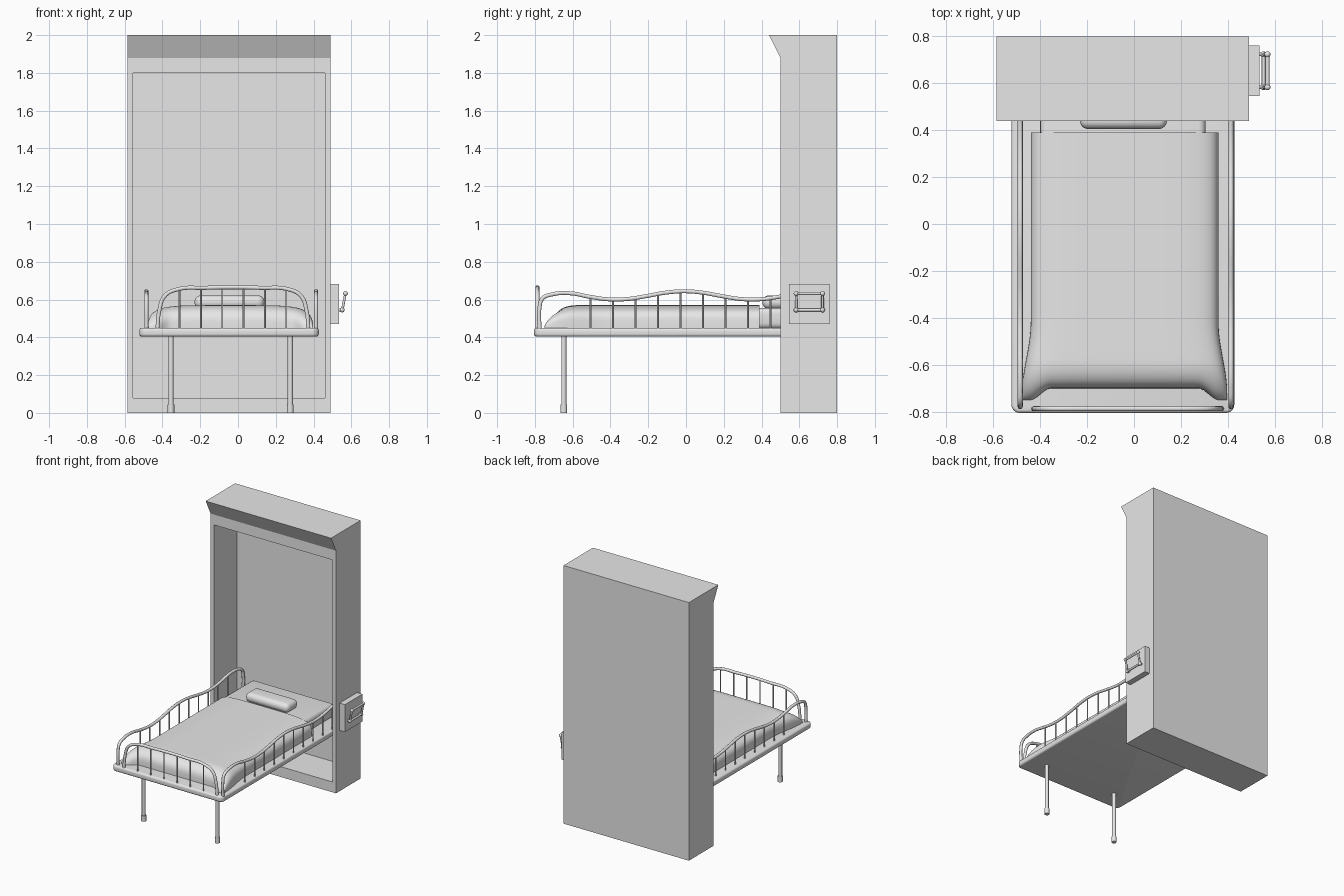
import bpy, bmesh, math
from mathutils import Vector

cube = bpy.data.objects.get("Cube")
if cube:
    bpy.data.objects.remove(cube, do_unlink=True)

grey = bpy.data.materials.new("light_grey")
grey.use_nodes = True
grey.diffuse_color = (0.8, 0.8, 0.8, 1)
grey.node_tree.nodes["Principled BSDF"].inputs["Base Color"].default_value = (0.8, 0.8, 0.8, 1)

MID = -0.0475  # centre line of cabinet and bed


def select(ob):
    bpy.ops.object.select_all(action='DESELECT')
    ob.select_set(True)
    bpy.context.view_layer.objects.active = ob


def smooth(ob, angle=40):
    select(ob)
    bpy.ops.object.shade_smooth_by_angle(angle=math.radians(angle))


def finish(name, bm):
    bmesh.ops.recalc_face_normals(bm, faces=bm.faces)
    me = bpy.data.meshes.new(name)
    bm.to_mesh(me)
    bm.free()
    ob = bpy.data.objects.new(name, me)
    bpy.context.collection.objects.link(ob)
    me.materials.append(grey)
    return ob


def box(name, lo, hi, bevel=0, segments=4):
    lo, hi = Vector(lo), Vector(hi)
    bm = bmesh.new()
    bmesh.ops.create_cube(bm, size=1)
    for v in bm.verts:
        v.co = (lo + hi) / 2 + v.co * (hi - lo)
    bm.normal_update()
    if bevel:
        bmesh.ops.bevel(bm, geom=bm.edges[:], offset=bevel, segments=segments,
                        profile=0.5, affect='EDGES')
    ob = finish(name, bm)
    if bevel:
        smooth(ob)


def tube(name, points, radius, rounded=True):
    cu = bpy.data.curves.new(name, 'CURVE')
    cu.dimensions = '3D'
    cu.bevel_depth = radius
    cu.bevel_resolution = 3
    cu.use_fill_caps = True
    cu.resolution_u = 6
    if rounded:
        sp = cu.splines.new('BEZIER')
        sp.bezier_points.add(len(points) - 1)
        for bp, p in zip(sp.bezier_points, points):
            bp.co = p
            bp.handle_left_type = bp.handle_right_type = 'AUTO'
    else:
        sp = cu.splines.new('POLY')
        sp.points.add(len(points) - 1)
        for bp, p in zip(sp.points, points):
            bp.co = (*p, 1)
    ob = bpy.data.objects.new(name, cu)
    bpy.context.collection.objects.link(ob)
    cu.materials.append(grey)
    select(ob)
    bpy.ops.object.convert(target='MESH')
    smooth(bpy.context.object, 50)


def ball(name, centre, radius):
    bm = bmesh.new()
    bmesh.ops.create_uvsphere(bm, u_segments=14, v_segments=8, radius=radius)
    bmesh.ops.translate(bm, verts=bm.verts, vec=centre)
    smooth(finish(name, bm))


# Cabinet: side profile with a flared crown, extruded across, with a recessed front
bm = bmesh.new()
profile = [(0.5, 0), (0.5, 1.88), (0.44, 2), (0.8, 2), (0.8, 0)]
side = bm.faces.new([bm.verts.new((MID - 0.5375, y, z)) for y, z in profile])
ext = bmesh.ops.extrude_face_region(bm, geom=[side])["geom"]
bmesh.ops.translate(bm, vec=(1.075, 0, 0),
                    verts=[g for g in ext if isinstance(g, bmesh.types.BMVert)])
bmesh.ops.recalc_face_normals(bm, faces=bm.faces)
bm.normal_update()
front = next(f for f in bm.faces if all(abs(v.co.y - 0.5) < 1e-4 for v in f.verts))
bmesh.ops.inset_individual(bm, faces=[front], thickness=0.04)
for v in front.verts:
    v.co.z = 0.08 if v.co.z < 1 else 1.8
recess = bmesh.ops.extrude_discrete_faces(bm, faces=[front])["faces"][0]
for v in recess.verts:
    v.co.y = 0.78
finish("cabinet", bm)

# Bed base with rounded corners
bm = bmesh.new()
bmesh.ops.create_cube(bm, size=1)
for v in bm.verts:
    v.co = Vector((MID, -0.0125, 0.427)) + v.co * Vector((0.95, 1.585, 0.046))
bm.normal_update()
upright = [e for e in bm.edges if abs(e.verts[0].co.z - e.verts[1].co.z) > 0.01]
bmesh.ops.bevel(bm, geom=upright, offset=0.035, segments=6, profile=0.5, affect='EDGES')
bm.normal_update()
rims = [e for f in bm.faces if abs(f.normal.z) > 0.9 for e in f.edges]
bmesh.ops.bevel(bm, geom=rims, offset=0.014, segments=4, profile=0.5, affect='EDGES')
smooth(finish("bed_base", bm))

# Mattress and pillow
box("mattress", (-0.40, -0.55, 0.445), (0.305, 0.75, 0.556), 0.03)
box("pillow", (-0.23, 0.405, 0.55), (0.14, 0.545, 0.622), 0.034, 6)


# Blanket: rounded sheet that flares out towards the foot corners
def ease(t):
    t = min(1, max(0, t))
    return t * t * (3 - 2 * t)


COLS, FLAT, FOOT = 40, 24, 14
bm = bmesh.new()
rows = []
for r in range(FLAT + FOOT + 1):
    a = max(0, r - FLAT) / FOOT * math.pi / 2
    row = []
    for c in range(COLS + 1):
        t = (c / COLS - 0.5) * math.pi
        u = math.copysign(abs(math.sin(t)) ** 0.4, t)
        h = max(0, math.cos(t)) ** 0.45
        corner = ease((abs(u) - 0.72) / 0.2)
        y = 0.39 - 0.97 * min(1, r / FLAT) - (0.12 + 0.05 * corner) * math.sin(a)
        half = 0.40 + 0.037 * ease((-0.42 - y) / 0.3)
        z = 0.45 + 0.12 * h * max(0, math.cos(a)) ** (0.6 + 0.5 * corner)
        row.append(bm.verts.new((-0.04 + half * u, y, z)))
    rows.append(row)
for near, far in zip(rows, rows[1:]):
    for c in range(COLS):
        bm.faces.new((near[c], near[c + 1], far[c + 1], far[c]))
bm.faces.new(rows[0])
bmesh.ops.remove_doubles(bm, verts=bm.verts, dist=0.0002)
smooth(finish("blanket", bm), 60)


# Side rails: wavy tube on thin spindles
def wave(t):
    return 0.622 + 0.022 * math.cos(math.tau * t / 0.72)


end = [(-0.765, 0.44), (-0.765, 0.56), (-0.75, 0.605), (-0.70, 0.627)]
path = end + [(i / 10, wave(i / 10)) for i in range(-6, 7)]
path += [(-t, z) for t, z in reversed(end)]
for label, x in (("right", -0.485), ("left", 0.413)):
    tube(label + "_side_rail", [(x, t - 0.01, z) for t, z in path], 0.011)
    for i in range(10):
        y = -0.505 + 0.119 * i
        tube(f"{label}_spindle_{i + 1}", [(x, y, 0.44), (x, y, wave(y + 0.01))], 0.005, False)

# Foot rail: low arch on spindles
arch = [(-0.40, 0.44), (-0.39, 0.54), (-0.36, 0.62), (-0.29, 0.655), (-0.15, 0.662)]
path = arch + [(0, 0.665)] + [(-x, z) for x, z in reversed(arch)]
tube("foot_rail", [(x - 0.027, -0.787, z) for x, z in path], 0.011)
for i in range(6):
    x = -0.027 + 0.113 * (i - 2.5)
    tube(f"foot_spindle_{i + 1}", [(x, -0.787, 0.44), (x, -0.787, 0.657)], 0.005, False)

# Legs with thicker feet
for label, x in (("right", -0.355), ("left", 0.277)):
    tube(label + "_leg", [(x, -0.647, 0.02), (x, -0.647, 0.42)], 0.014, False)
    tube(label + "_foot", [(x, -0.647, 0), (x, -0.647, 0.045)], 0.018, False)

# Handle on a square plate at the cabinet side
box("handle_plate", (0.485, 0.545, 0.47), (0.535, 0.76, 0.682))
low, high = (0.552, 0.545), (0.569, 0.632)
for label, y in (("front", 0.583), ("back", 0.723)):
    tube(label + "_handle_bar", [(low[0], y, low[1]), (high[0], y, high[1])], 0.007, False)
    tube(label + "_handle_post", [(0.53, y, low[1]), (low[0], y, low[1])], 0.008, False)
    for part, (x, z) in (("lower", low), ("upper", high)):
        ball(f"{label}_{part}_handle_knob", (x, y, z), 0.013)
for part, (x, z) in (("lower", low), ("upper", high)):
    tube(part + "_handle_grip", [(x, 0.583, z), (x, 0.723, z)], 0.008, False)
